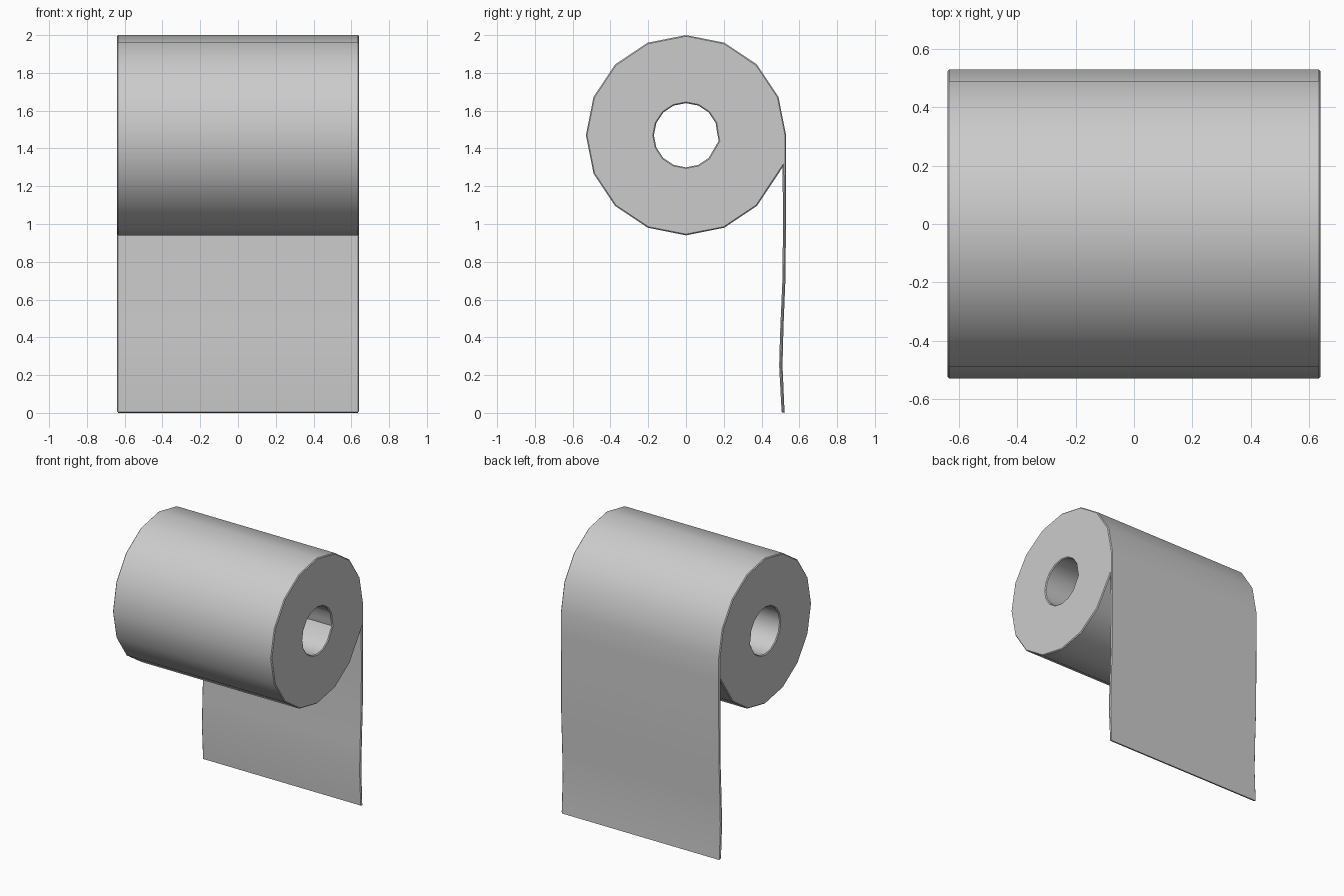
import bpy, bmesh, math

if "Cube" in bpy.data.objects:
    bpy.data.objects.remove(bpy.data.objects["Cube"])

HALF, CZ = 0.64, 1.47          # half length of the roll, height of its axis


def ring(r, n=16):
    return [(r * math.cos(2 * math.pi * i / n), CZ + r * math.sin(2 * math.pi * i / n)) for i in range(n)]


# Roll outline (y, z) and cardboard-free core hole, both 16-sided
outer = ring(0.53)
outer[15] = (0.511, 1.30)      # notch where the sheet leaves the roll
core = ring(0.17)
core[0] = (0.165, 1.48)
core[15] = (0.173, 1.44)       # inner paper end

# Hanging sheet: back and front face of the paper, from top to bottom
back = [(0.53, 1.30), (0.529, 1.0), (0.527, 0.72), (0.516, 0.45), (0.511, 0.25), (0.522, 0.0)]
front = [(0.512, 1.22), (0.513, 0.98), (0.511, 0.72), (0.499, 0.45), (0.493, 0.25), (0.506, 0.004)]

bm = bmesh.new()
outline = outer + back + front + core
verts = [bm.verts.new((-HALF, y, z)) for y, z in outline]
B, F, C = 16, 16 + len(back), 16 + len(back) + len(front)

# End face: ring between outline and core, then the strip of sheet
for i in range(16):
    j = (i + 1) % 16
    bm.faces.new([verts[k] for k in (i, j, C + j, C + i)])
left = [0] + list(range(B, F))
right = [15] + list(range(F, C))
for i in range(len(back)):
    bm.faces.new([verts[k] for k in (left[i], left[i + 1], right[i + 1], right[i])])

# Extrude along x to the other end
res = bmesh.ops.extrude_face_region(bm, geom=bm.faces[:], use_keep_orig=True)
bmesh.ops.translate(bm, vec=(2 * HALF, 0, 0), verts=[v for v in res["geom"] if isinstance(v, bmesh.types.BMVert)])
bmesh.ops.recalc_face_normals(bm, faces=bm.faces[:])

# Small bevel around both ends
rim = [e for e in bm.edges if len(e.link_faces) == 2 and e.calc_face_angle() > 1.0
       and abs(e.verts[0].co.x - e.verts[1].co.x) < 1e-5]
bmesh.ops.bevel(bm, geom=rim, offset=0.006, segments=1, profile=0.5, affect='EDGES', clamp_overlap=False)
bmesh.ops.recalc_face_normals(bm, faces=bm.faces[:])

mesh = bpy.data.meshes.new("paper_roll")
bm.to_mesh(mesh)
bm.free()
roll = bpy.data.objects.new("paper_roll", mesh)
bpy.context.collection.objects.link(roll)
bpy.context.view_layer.objects.active = roll
roll.select_set(True)
bpy.ops.object.shade_smooth_by_angle(angle=math.radians(35))
